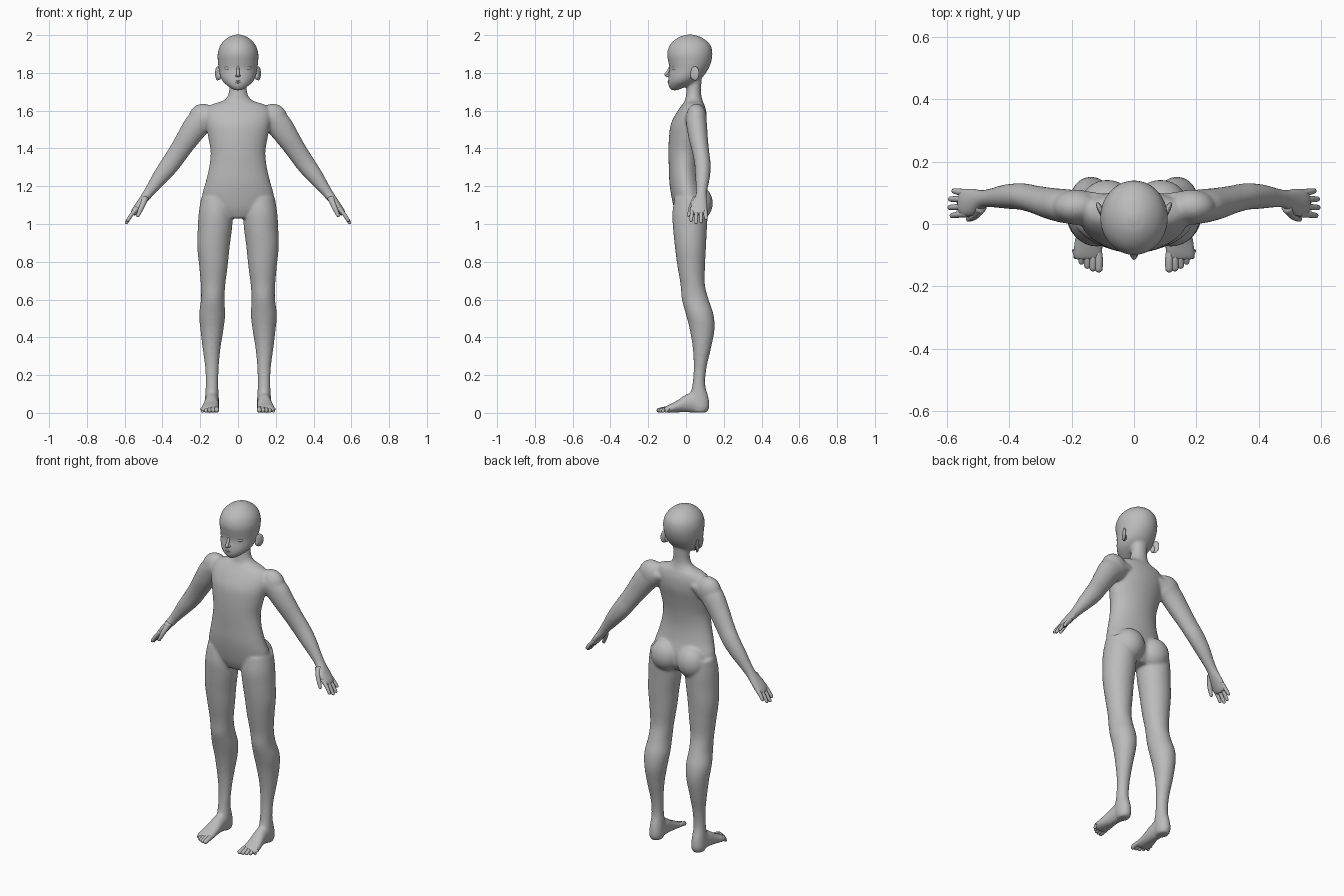
import bpy, bmesh, math
from mathutils import Vector, Matrix

X, Y, Z = Vector((1, 0, 0)), Vector((0, 1, 0)), Vector((0, 0, 1))
grey = bpy.data.materials.new("neutral grey")
grey.diffuse_color = (0.5, 0.5, 0.5, 1)


def spline(rows, steps):
    """Smoothly interpolate rows of numbers."""
    out = []
    for i in range(len(rows) - 1):
        p = [rows[max(0, min(len(rows) - 1, i + k))] for k in (-1, 0, 1, 2)]
        for s in range(steps):
            t = s / steps
            out.append([0.5 * (2 * b + (c - a) * t + (2 * a - 5 * b + 4 * c - d) * t * t
                               + (3 * b - a - 3 * c + d) * t ** 3) for a, b, c, d in zip(*p)])
    return out + [list(rows[-1])]


def loft(bm, rows, u, v, side=1, n=28, steps=4):
    """Closed skin over oval rings; each row is centre x, y, z and two radii."""
    rings = []
    for x, y, z, ru, rv in spline(rows, steps):
        ring = []
        for k in range(n):
            a = 2 * math.pi * k / n
            p = Vector((x, y, z)) + u * ru * math.cos(a) + v * rv * math.sin(a)
            ring.append(bm.verts.new((p.x * side, p.y, p.z)))
        rings.append(ring)
    for a, b in zip(rings, rings[1:]):
        for k in range(n):
            bm.faces.new((a[k], a[(k + 1) % n], b[(k + 1) % n], b[k]))
    bm.faces.new(rings[0])
    bm.faces.new(rings[-1])


def blob(bm, centre, radii, side=1, turn=0):
    """Ellipsoid, optionally turned about the vertical."""
    c = Vector(centre)
    c.x *= side
    m = Matrix.Translation(c) @ Matrix.Rotation(turn * side, 4, 'Z') @ Matrix.Diagonal((*radii, 1))
    bmesh.ops.create_uvsphere(bm, u_segments=24, v_segments=14, radius=1, matrix=m)


def tube(bm, pts, r0, r1):
    """Round-ended tapered tube through a few points."""
    d = (Vector(pts[-1]) - Vector(pts[0])).normalized()
    u = d.cross(Z if abs(d.z) < 0.8 else Y).normalized()
    v = d.cross(u)
    fine = spline(pts, 4)
    rows = []
    for i, p in enumerate(fine):
        r = r0 + (r1 - r0) * i / (len(fine) - 1)
        rows.append((*p, r, r))
    for k in (0.5, 0.85, 0.98):
        e = Vector(fine[-1]) + d * r1 * k
        r = r1 * math.sqrt(1 - k * k)
        rows.append((*e, r, r))
    loft(bm, rows, u, v, n=14, steps=1)


def finish(name, bm, mirror=False):
    bmesh.ops.recalc_face_normals(bm, faces=bm.faces[:])
    for f in bm.faces:
        f.smooth = True
    me = bpy.data.meshes.new(name)
    bm.to_mesh(me)
    bm.free()
    me.materials.append(grey)
    ob = bpy.data.objects.new(name, me)
    bpy.context.collection.objects.link(ob)
    if mirror:
        ob.modifiers.new("mirror", 'MIRROR').use_mirror_merge = False
    return ob


def upright(rows):
    """z, centre x, half width, front y, back y -> ring rows."""
    return [(x, (f + b) / 2, z, h, (b - f) / 2) for z, x, h, f, b in rows]


body = bmesh.new()
# torso and neck
loft(body, upright([
    (1.03, 0, .09, -.04, .07), (1.08, 0, .18, -.062, .1), (1.15, 0, .19, -.078, .1),
    (1.22, 0, .172, -.088, .082), (1.3, 0, .153, -.091, .072), (1.38, 0, .145, -.093, .077),
    (1.46, 0, .158, -.09, .092), (1.53, 0, .172, -.08, .107), (1.59, 0, .175, -.05, .108),
    (1.63, 0, .145, -.022, .098), (1.655, 0, .075, -.006, .087), (1.7, 0, .048, .002, .08),
    (1.8, 0, .047, .01, .085)]), X, Y, n=40)
# head
loft(body, upright([
    (1.708, 0, .02, -.078, -.045), (1.725, 0, .047, -.09, -.005), (1.75, 0, .077, -.095, .05),
    (1.78, 0, .094, -.093, .09), (1.82, 0, .102, -.087, .118), (1.86, 0, .107, -.094, .134),
    (1.9, 0, .108, -.1, .14), (1.94, 0, .097, -.09, .133), (1.97, 0, .075, -.066, .109),
    (1.993, 0, .043, -.03, .072), (2.003, 0, .012, .01, .03)]), X, Y, n=40)

arm_normal = Vector((.83, 0, .55))
for s in (1, -1):
    # leg
    loft(body, upright([
        (1.14, .115, .08, -.06, .11), (1.06, .118, .09, -.072, .115), (.98, .122, .091, -.069, .111),
        (.88, .13, .086, -.059, .106), (.78, .13, .076, -.046, .101), (.68, .132, .065, -.029, .1),
        (.6, .134, .062, -.022, .12), (.52, .137, .069, 0, .146), (.44, .138, .061, .02, .151),
        (.34, .14, .047, .036, .132), (.24, .138, .036, .041, .109), (.15, .138, .033, .034, .102),
        (.08, .138, .037, .02, .12), (.03, .138, .038, .03, .124), (.002, .138, .03, .04, .11)]),
        X, Y, s)
    # foot: y, centre x, half width, bottom z, top z
    loft(body, [(x, y, (a + b) / 2, h, (b - a) / 2) for y, x, h, a, b in (
        (.09, .138, .03, .004, .07), (.05, .138, .035, 0, .11), (0, .14, .038, .003, .097),
        (-.05, .145, .045, .002, .064), (-.09, .148, .049, 0, .044), (-.115, .148, .045, .002, .03))],
        X, Z, s)
    # seat and shoulder rounding
    blob(body, (.085, .065, 1.11), (.087, .077, .092), s)
    blob(body, (.185, .055, 1.56), (.077, .056, .077), s)
    # arm and palm
    loft(body, [
        (.08, .05, 1.575, .045, .045), (.15, .05, 1.57, .055, .065), (.21, .056, 1.53, .055, .07),
        (.265, .065, 1.455, .051, .061), (.315, .078, 1.38, .045, .054), (.36, .088, 1.315, .043, .051),
        (.41, .088, 1.25, .039, .043), (.455, .084, 1.19, .031, .032), (.485, .08, 1.15, .03, .026),
        (.515, .07, 1.11, .044, .022), (.545, .067, 1.07, .047, .019), (.558, .067, 1.05, .038, .014)],
        Y, arm_normal, s)
ob = finish("body", body)
rm = ob.modifiers.new("fuse", 'REMESH')
rm.mode, rm.voxel_size, rm.use_smooth_shade = 'VOXEL', 0.007, True
sm = ob.modifiers.new("soften", 'SMOOTH')
sm.factor, sm.iterations = 0.5, 9

# fingers and thumb
bm = bmesh.new()
for y0, y1, tx, tz in ((.034, .027, .583, 1.02), (.056, .053, .59, 1.008),
                       (.079, .08, .588, 1.012), (.1, .106, .577, 1.03)):
    tube(bm, [(.532, y0, 1.085), (.562, (y0 + y1) / 2, 1.052), (tx, y1, tz)], .0125, .0085)
tube(bm, [(.49, .055, 1.14), (.51, .028, 1.09), (.53, .016, 1.045)], .018, .009)
finish("fingers", bm, True)

# toes
bm = bmesh.new()
for i in range(5):
    x, r = .113 + .0185 * i, .014 - .0013 * i
    tip = -.143 + .0024 * i * i
    tube(bm, [(x + .004, -.085, .022), (x, (tip - .085) / 2, .02), (x, tip, r)], r, r * .9)
finish("toes", bm, True)

# ears
bm = bmesh.new()
blob(bm, (.108, .047, 1.797), (.009, .025, .037), 1, -.45)
blob(bm, (.1, .038, 1.785), (.012, .014, .022))
finish("ears", bm, True)

# eyes with upper and lower lids
bm = bmesh.new()
blob(bm, (.05, -.058, 1.825), (.024, .017, .013), 1, .35)
finish("eyes", bm, True)
bm = bmesh.new()
tube(bm, [(.026, -.079, 1.826), (.042, -.076, 1.84), (.06, -.066, 1.841), (.076, -.05, 1.832)], .004, .003)
tube(bm, [(.03, -.078, 1.817), (.05, -.071, 1.811), (.07, -.056, 1.816)], .0025, .0025)
finish("eyelids", bm, True)

# nose and lips
bm = bmesh.new()
tube(bm, [(0, -.082, 1.835), (0, -.094, 1.81), (0, -.106, 1.791)], .006, .009)
blob(bm, (0, -.092, 1.786), (.014, .02, .008))
finish("nose", bm)
bm = bmesh.new()
blob(bm, (0, -.09, 1.756), (.018, .008, .0035))
blob(bm, (0, -.089, 1.748), (.014, .008, .004))
finish("lips", bm)
